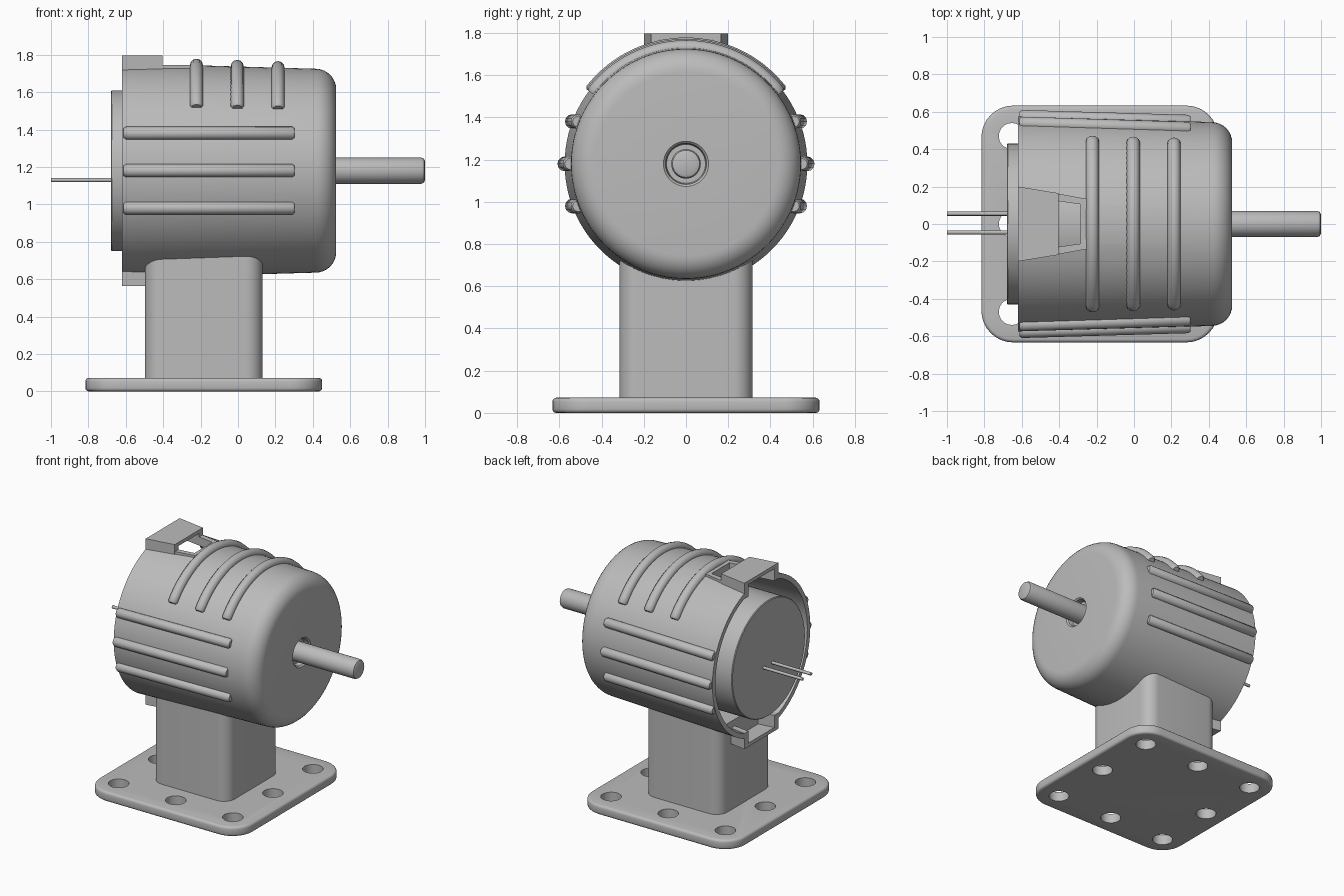
import bpy, bmesh, math
from mathutils import Vector

if "Cube" in bpy.data.objects:
    bpy.data.objects.remove(bpy.data.objects["Cube"], do_unlink=True)

AXIS_Z = 1.18      # height of the motor axis
BASE_X = -0.183    # centre of both the foot plate and pedestal

grey = bpy.data.materials.new("plain grey")
grey.use_nodes = True
grey.diffuse_color = (0.5, 0.5, 0.5, 1)
bsdf = next(n for n in grey.node_tree.nodes if n.type == "BSDF_PRINCIPLED")
bsdf.inputs["Base Color"].default_value = grey.diffuse_color


def body_radius(x):
    return 0.575 - 0.03 * (x + 0.62) / 1.04


def activate(obj):
    bpy.ops.object.select_all(action="DESELECT")
    obj.select_set(True)
    bpy.context.view_layer.objects.active = obj


def smooth(obj, angle=35):
    activate(obj)
    bpy.ops.object.shade_smooth_by_angle(angle=math.radians(angle))


def finish(bm, name):
    bmesh.ops.recalc_face_normals(bm, faces=bm.faces)
    mesh = bpy.data.meshes.new(name)
    bm.to_mesh(mesh)
    bm.free()
    mesh.materials.append(grey)
    obj = bpy.data.objects.new(name, mesh)
    bpy.context.collection.objects.link(obj)
    return obj


def lathe(name, profile, y=0, z=AXIS_Z, sides=64):
    """Revolve (x, radius) points around a line along x."""
    bm = bmesh.new()
    verts = [bm.verts.new((x, 0, r)) for x, r in profile]
    edges = [bm.edges.new(pair) for pair in zip(verts, verts[1:])]
    bmesh.ops.spin(bm, geom=verts + edges, cent=(0, 0, 0), axis=(1, 0, 0),
                   angle=math.tau, steps=sides)
    bmesh.ops.remove_doubles(bm, verts=bm.verts, dist=1e-4)
    bmesh.ops.translate(bm, verts=bm.verts, vec=(0, y, z))
    return finish(bm, name)


def prism(name, outline, z0, z1):
    bm = bmesh.new()
    face = bm.faces.new([bm.verts.new((x, y, z0)) for x, y in outline])
    top = bmesh.ops.extrude_face_region(bm, geom=[face])["geom"]
    bmesh.ops.translate(bm, vec=(0, 0, z1 - z0),
                        verts=[v for v in top if isinstance(v, bmesh.types.BMVert)])
    return finish(bm, name)


def rounded_rect(cx, hx, hy, r, steps=8):
    points = []
    for quarter, (sx, sy) in enumerate([(1, 1), (-1, 1), (-1, -1), (1, -1)]):
        for i in range(steps + 1):
            a = math.pi / 2 * (quarter + i / steps)
            points.append((cx + sx * (hx - r) + r * math.cos(a),
                           sy * (hy - r) + r * math.sin(a)))
    return points


def trapezoid(x0, x1, w0, w1):
    return [(x0, -w0), (x1, -w1), (x1, w1), (x0, w0)]


def apply_modifier(obj, kind, **settings):
    mod = obj.modifiers.new(kind, kind)
    for key, value in settings.items():
        setattr(mod, key, value)
    activate(obj)
    bpy.ops.object.modifier_apply(modifier=mod.name)


def boolean(obj, other, operation="DIFFERENCE"):
    apply_modifier(obj, "BOOLEAN", operation=operation, object=other, solver="EXACT")
    bpy.data.objects.remove(other, do_unlink=True)


def tube(name, points, radius):
    """Round bar along a path, with closed, slightly rounded ends."""
    curve = bpy.data.curves.new(name, "CURVE")
    curve.dimensions = "3D"
    curve.bevel_depth = radius
    curve.bevel_resolution = 4
    curve.use_fill_caps = True
    spline = curve.splines.new("POLY")
    first, last = Vector(points[0]), Vector(points[-1])
    tip_a = first + (first - Vector(points[1])).normalized() * 0.012
    tip_b = last + (last - Vector(points[-2])).normalized() * 0.012
    path = [tip_a, *points, tip_b]
    spline.points.add(len(path) - 1)
    for i, p in enumerate(path):
        spline.points[i].co = (*p, 1)
        spline.points[i].radius = 0.75 if i in (0, len(path) - 1) else 1
    obj = bpy.data.objects.new(name, curve)
    bpy.context.collection.objects.link(obj)
    activate(obj)
    bpy.ops.object.convert(target="MESH")
    obj = bpy.context.object
    obj.data.materials.clear()
    obj.data.materials.append(grey)
    smooth(obj, 50)


# Foot plate with eight bolt holes
plate = prism("foot_plate", rounded_rect(BASE_X, 0.633, 0.633, 0.17), 0, 0.072)
apply_modifier(plate, "BEVEL", width=0.018, segments=3, limit_method="ANGLE",
               angle_limit=math.radians(60))
for i in (-1, 0, 1):
    for j in (-1, 0, 1):
        if i or j:
            hole = [(BASE_X + 0.47 * i + 0.07 * math.cos(a), 0.47 * j + 0.07 * math.sin(a))
                    for a in (math.tau * k / 20 for k in range(20))]
            boolean(plate, prism("hole_cutter", hole, -0.1, 0.2))
smooth(plate)

# Pedestal
smooth(prism("pedestal", rounded_rect(BASE_X, 0.315, 0.315, 0.09), 0.06, 0.73))

# Hollow housing: open at the back, rounded at the shaft end
corner = [(0.415 + 0.11 * math.sin(a), 0.435 + 0.11 * math.cos(a))
          for a in (math.pi / 2 * k / 8 for k in range(9))]
housing = lathe("housing", [(0.45, 0), (0.45, 0.40), (0.40, 0.505), (-0.62, 0.54),
                            (-0.62, 0.575), *corner, (0.525, 0.107), (0.515, 0.097),
                            (0.48, 0.092), (0.48, 0)], sides=96)

# Vent hoods above and below the open rim
for name, side in (("top_hood", 1), ("bottom_hood", -1)):
    def level(r):
        return AXIS_Z + side * r

    hood = prism(name, trapezoid(-0.62, -0.405, 0.2, 0.165), level(0.5), level(0.617))
    frame = prism("frame", trapezoid(-0.62, -0.255, 0.2, 0.135), level(0.5), level(0.564))
    boolean(hood, frame, "UNION")
    slot = trapezoid(-0.7, -0.285, 0.165, 0.105)
    boolean(housing, prism("slot_cutter", slot, level(0.4), level(0.59)))
    boolean(hood, prism("slot_cutter", slot, level(0.4), level(0.59)))
    smooth(hood, 30)
smooth(housing)

# Inner motor can with two terminal pins
smooth(lathe("inner_can", [(-0.68, 0), (-0.68, 0.425), (-0.675, 0.43), (0.3, 0.43), (0.3, 0)]))
for name, y in (("left_pin", 0.055), ("right_pin", -0.045)):
    smooth(lathe(name, [(-1, 0), (-1, 0.011), (-0.66, 0.011), (-0.66, 0)], y, 1.13, 12))

# Output shaft
smooth(lathe("shaft", [(0.46, 0), (0.46, 0.07), (0.98, 0.07), (0.994, 0.064),
                       (1, 0.05), (1, 0)], sides=32))

# Arched ribs over the top
for n, x in enumerate((-0.222, -0.004, 0.214)):
    r = body_radius(x)
    angles = [math.radians(38 + 104 * k / 32) for k in range(33)]
    tube(f"arched_rib_{n + 1}",
         [(x, r * math.cos(a), AXIS_Z + r * math.sin(a)) for a in angles], 0.035)

# Straight ribs along both flanks
for flank, sign in (("left", 1), ("right", -1)):
    for n, dz in enumerate((-0.2, 0, 0.2)):
        ends = [(x, sign * math.sqrt(body_radius(x) ** 2 - dz ** 2), AXIS_Z + dz)
                for x in (-0.6, 0.29)]
        tube(f"{flank}_flank_rib_{n + 1}", ends, 0.035)
